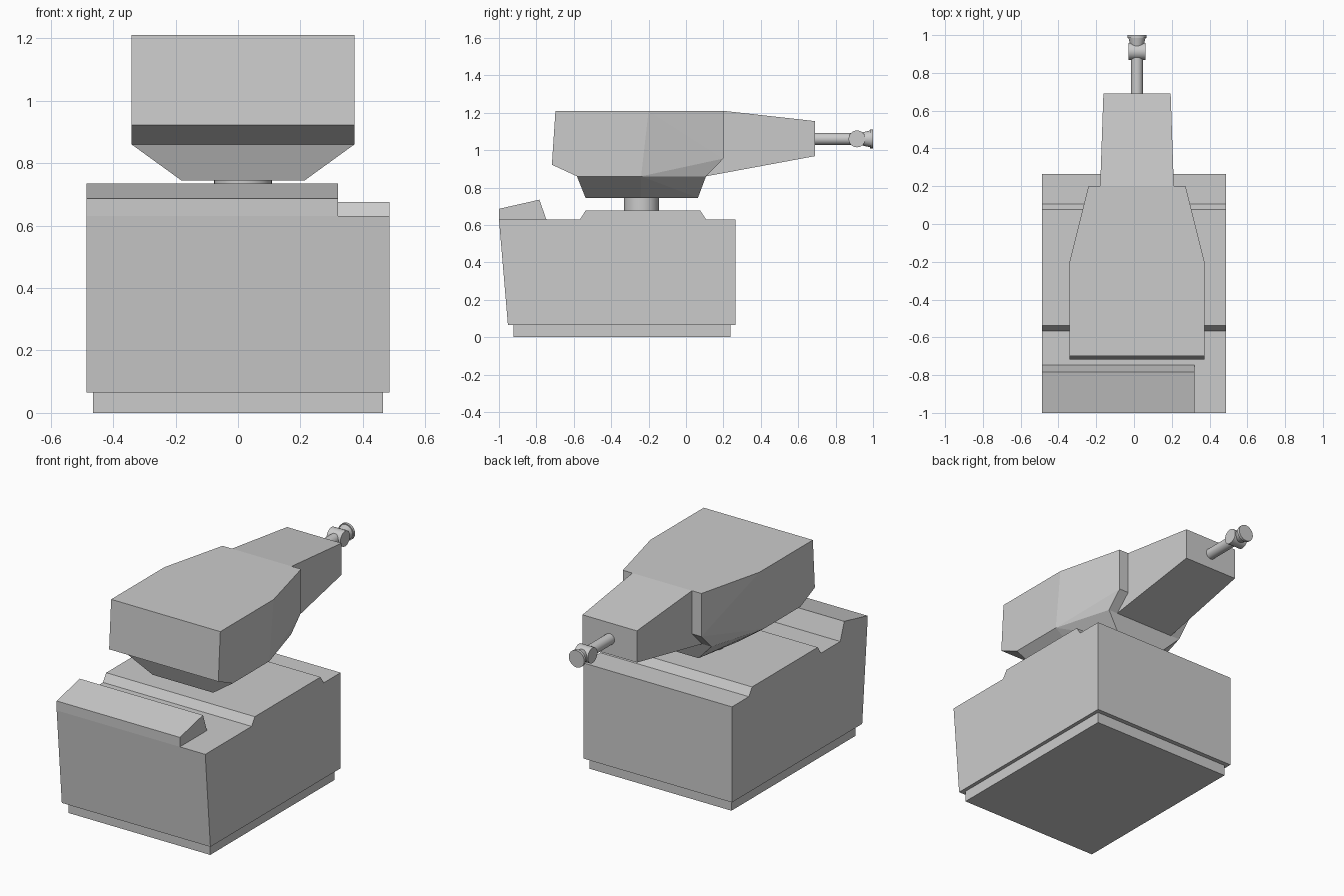
import bpy, bmesh, math
from mathutils import Matrix, Vector

if "Cube" in bpy.data.objects:
    bpy.data.objects.remove(bpy.data.objects["Cube"])

CX = 0.016  # centre line of the turret


def finish(name, bm):
    bmesh.ops.recalc_face_normals(bm, faces=bm.faces)
    mesh = bpy.data.meshes.new(name)
    bm.to_mesh(mesh)
    bm.free()
    obj = bpy.data.objects.new(name, mesh)
    bpy.context.collection.objects.link(obj)
    return obj


def extrude_x(name, profile, x0, x1):
    """Sweep a (y, z) profile from x0 to x1."""
    bm = bmesh.new()
    face = bm.faces.new([bm.verts.new((x0, y, z)) for y, z in profile])
    new = bmesh.ops.extrude_face_region(bm, geom=[face])["geom"]
    verts = [v for v in new if isinstance(v, bmesh.types.BMVert)]
    bmesh.ops.translate(bm, verts=verts, vec=(x1 - x0, 0, 0))
    return finish(name, bm)


def mirrored_hull(name, points):
    """Convex block from (half width, y, z) points mirrored about the turret centre line."""
    bm = bmesh.new()
    for w, y, z in points:
        for s in (-1, 1):
            bm.verts.new((CX + s * w, y, z))
    bmesh.ops.convex_hull(bm, input=bm.verts[:])
    bmesh.ops.dissolve_limit(bm, angle_limit=math.radians(0.5),
                             verts=bm.verts[:], edges=bm.edges[:])
    return finish(name, bm)


def rod(name, start, end, r0, r1=None, sides=24):
    """Round bar between two points, optionally tapered."""
    a, b = Vector(start), Vector(end)
    axis = b - a
    rot = axis.to_track_quat('Z', 'Y').to_matrix().to_4x4()
    bm = bmesh.new()
    bmesh.ops.create_cone(bm, cap_ends=True, segments=sides, radius1=r0,
                          radius2=r0 if r1 is None else r1, depth=axis.length,
                          matrix=Matrix.Translation((a + b) / 2) @ rot)
    obj = finish(name, bm)
    bpy.context.view_layer.objects.active = obj
    obj.select_set(True)
    bpy.ops.object.shade_smooth_by_angle(angle=math.radians(35))
    obj.select_set(False)
    return obj


# Base: plinth, main body with raised deck, front ledge
extrude_x("plinth", [(-0.922, 0), (0.238, 0), (0.238, 0.066), (-0.922, 0.066)], -0.464, 0.464)
extrude_x("base_body", [(-0.952, 0.065), (0.265, 0.065), (0.265, 0.63), (0.107, 0.63),
                        (0.077, 0.676), (-0.537, 0.676), (-0.567, 0.63), (-1.0, 0.63)],
          -0.486, 0.486)
extrude_x("front_ledge", [(-1.0, 0.63), (-0.747, 0.63), (-0.784, 0.735), (-1.0, 0.686)],
          -0.486, 0.32)

# Turret pivot
rod("pivot", (CX, -0.238, 0.66), (CX, -0.238, 0.76), 0.093, sides=32)

# Turret underside: tapered block
mirrored_hull("turret_underside", [
    (0.357, -0.583, 0.86), (0.357, -0.24, 0.86), (0.257, 0.107, 0.86),
    (0.198, -0.537, 0.745), (0.198, -0.24, 0.745), (0.143, 0.064, 0.745)])

# Turret head
mirrored_hull("turret_head", [
    (0.357, -0.698, 1.21), (0.357, -0.717, 0.922), (0.357, -0.583, 0.86),
    (0.357, -0.2, 1.21), (0.357, -0.24, 0.86),
    (0.257, 0.2, 1.21), (0.257, 0.2, 0.955), (0.257, 0.107, 0.86)])

# Tapered gun housing
mirrored_hull("gun_housing", [
    (0.197, 0.107, 0.86), (0.197, 0.107, 1.2), (0.195, 0.2, 1.21),
    (0.178, 0.69, 1.155), (0.178, 0.69, 0.968)])

# Barrel and muzzle
BZ = 1.06
rod("barrel", (CX, 0.66, BZ), (CX, 0.95, BZ), 0.032)
rod("muzzle_crosspiece", (CX - 0.045, 0.914, BZ), (CX + 0.045, 0.914, BZ), 0.045)
rod("muzzle_flare", (CX, 0.92, BZ), (CX, 0.986, BZ), 0.03, 0.045)
rod("muzzle_rim", (CX, 0.984, BZ), (CX, 1.0, BZ), 0.05)
